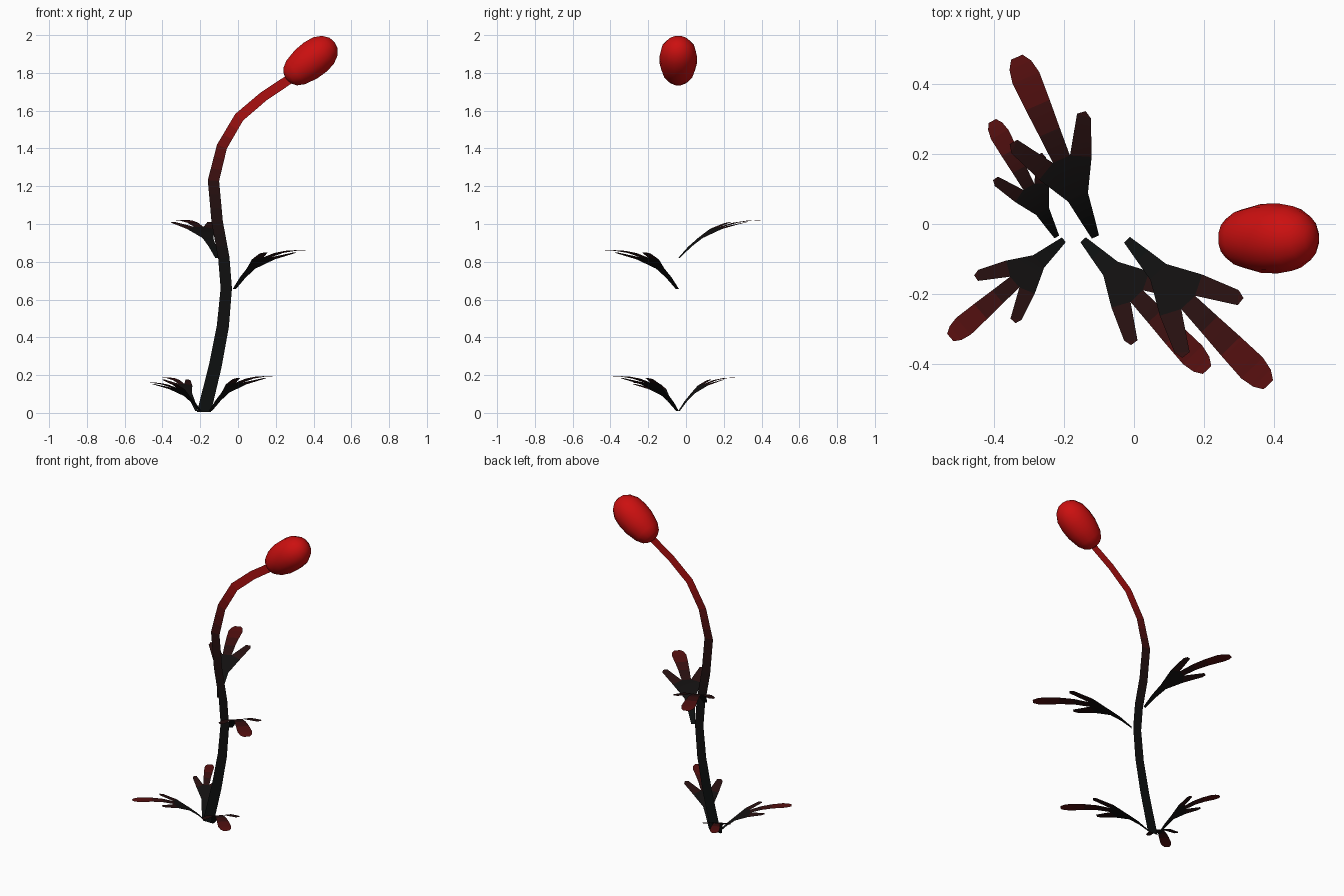
import bpy, bmesh, math
from mathutils import Vector, Matrix

if "Cube" in bpy.data.objects:
    bpy.data.objects.remove(bpy.data.objects["Cube"])

PLANE_Y = -0.045


def material(red):
    """Shades running from near black to bright red, shared between parts."""
    red = round(red, 3)
    name = f"red_{red}"
    mat = bpy.data.materials.get(name)
    if mat is None:
        mat = bpy.data.materials.new(name)
        mat.diffuse_color = (red, 0.005, 0.005, 1)
        mat.use_nodes = True
        mat.node_tree.nodes["Principled BSDF"].inputs["Base Color"].default_value = mat.diffuse_color
    return mat


def make_object(name, verts, faces, reds, smooth=True):
    mesh = bpy.data.meshes.new(name)
    mesh.from_pydata(verts, [], faces)
    obj = bpy.data.objects.new(name, mesh)
    bpy.context.collection.objects.link(obj)
    for poly, red in zip(mesh.polygons, reds):
        mat = material(red)
        if mat.name not in mesh.materials:
            mesh.materials.append(mat)
        poly.material_index = mesh.materials.find(mat.name)
        poly.use_smooth = smooth
    return obj


def ramp(t, stops):
    """Linear interpolation through (position, value) stops."""
    for (a, va), (b, vb) in zip(stops, stops[1:]):
        if t <= b:
            return va + (vb - va) * max(0, t - a) / (b - a)
    return stops[-1][1]


# Stem: flat ribbon in the x-z plane, as (x, z, half width)
PATH = [(-0.18, 0.005, 0.037), (-0.12, 0.25, 0.034), (-0.08, 0.46, 0.032),
        (-0.062, 0.66, 0.03), (-0.075, 0.82, 0.03), (-0.11, 1.01, 0.03),
        (-0.13, 1.23, 0.03), (-0.085, 1.41, 0.028), (0.006, 1.565, 0.027),
        (0.135, 1.675, 0.026), (0.30, 1.785, 0.025)]
STEM_RED = [(0, 0.004), (0.8, 0.005), (1.2, 0.02), (1.4, 0.11), (1.6, 0.4), (1.8, 0.42)]


def build_stem():
    pts = [Vector((x, z)) for x, z, _ in PATH]
    edges = []
    for i, p in enumerate(pts):
        t = (pts[min(i + 1, len(pts) - 1)] - pts[max(i - 1, 0)]).normalized()
        n = Vector((t.y, -t.x)) * PATH[i][2]
        if i == 0:
            n = Vector((PATH[0][2], 0))
        edges.append((p - n, p + n))
    rows = []
    for (l0, r0), (l1, r1) in zip(edges, edges[1:]):
        rows += [(l0.lerp(l1, k / 3), r0.lerp(r1, k / 3)) for k in range(3)]
    rows.append(edges[-1])
    verts = [(p.x, PLANE_Y, p.y) for row in rows for p in row]
    faces = [(2 * i, 2 * i + 1, 2 * i + 3, 2 * i + 2) for i in range(len(rows) - 1)]
    reds = [ramp((a[0].y + b[0].y) / 2, STEM_RED) for a, b in zip(rows, rows[1:])]
    make_object("stem", verts, faces, reds)


# Leaf: three-lobed curved sheet, as (distance along, half width)
MIDDLE = [(0, 0.02), (0.11, 0.038), (0.22, 0.055), (0.43, 0.047), (0.58, 0.056),
          (0.73, 0.066), (0.88, 0.074), (0.95, 0.06), (0.995, 0.032)]
LOBE = [(0.38, 0.145), (0.56, 0.22), (0.605, 0.21), (0.61, 0.165)]
LEAF_RED = [(0, 0.004), (0.35, 0.006), (0.6, 0.03), (0.8, 0.085), (1, 0.11)]


def build_leaf(name, root, tip):
    root, tip = Vector(root), Vector(tip)
    span = tip - root
    along = Vector((span.x, span.y, 0))
    side = Vector((-span.y, span.x, 0))

    def place(u, v):
        return root + along * u + side * v + Vector((0, 0, span.z * (1 - (1 - u) ** 3)))

    flat = [(u, s * w) for u, w in MIDDLE for s in (-1, 1)]
    faces = [(2 * i, 2 * i + 2, 2 * i + 3, 2 * i + 1) for i in range(len(MIDDLE) - 1)]
    for s in (-1, 1):
        k = len(flat)
        flat += [(u, s * w) for u, w in LOBE]
        low, notch = (4, 6) if s < 0 else (5, 7)
        lobe = [(low, k, notch), (k, k + 1, k + 3, notch), (k + 1, k + 2, k + 3)]
        faces += [f if s < 0 else f[::-1] for f in lobe]
    faces = [f[::-1] if s_up(flat, f) < 0 else f for f in faces]
    reds = [ramp(sum(flat[i][0] for i in f) / len(f), LEAF_RED) for f in faces]
    make_object(name, [place(u, v) for u, v in flat], faces, reds)


def s_up(flat, face):
    """Signed area of a flat face, used to keep every leaf face upward."""
    return sum(flat[a][0] * flat[b][1] - flat[b][0] * flat[a][1]
               for a, b in zip(face, face[1:] + face[:1]))


# Bud: turned barrel shape leaning along the end of the stem
PROFILE = [(-0.155, 0.035), (-0.138, 0.06), (-0.1, 0.082), (-0.03, 0.098),
           (0.03, 0.1), (0.085, 0.092), (0.128, 0.068), (0.153, 0.035)]


def build_bud():
    sides = 14
    turn = Matrix.Translation((0.385, -0.041, 1.865)) @ Matrix.Rotation(math.radians(-38), 4, 'Y')
    verts = [turn @ Vector((u, r * math.cos(a), r * math.sin(a)))
             for u, r in PROFILE for a in (2 * math.pi * k / sides for k in range(sides))]
    faces = [(i * sides + k, i * sides + (k + 1) % sides,
              (i + 1) * sides + (k + 1) % sides, (i + 1) * sides + k)
             for i in range(len(PROFILE) - 1) for k in range(sides)]
    n = len(verts)
    verts += [turn @ Vector((-0.163, 0, 0)), turn @ Vector((0.16, 0, 0))]
    top = (len(PROFILE) - 1) * sides
    for k in range(sides):
        faces += [(n, (k + 1) % sides, k), (n + 1, top + k, top + (k + 1) % sides)]
    obj = make_object("bud", verts, faces, [0.6] * len(faces))
    bm = bmesh.new()
    bm.from_mesh(obj.data)
    bmesh.ops.recalc_face_normals(bm, faces=bm.faces)
    bm.to_mesh(obj.data)
    bm.free()


build_stem()
build_bud()
build_leaf("base_leaf_front_left", (-0.20, -0.045, 0.01), (-0.525, -0.325, 0.162))
build_leaf("base_leaf_back_left", (-0.22, -0.037, 0.01), (-0.405, 0.295, 0.187))
build_leaf("base_leaf_front_right", (-0.145, -0.045, 0.01), (0.21, -0.418, 0.195))
build_leaf("lower_stem_leaf", (-0.02, -0.045, 0.655), (0.385, -0.46, 0.862))
build_leaf("upper_stem_leaf", (-0.11, -0.037, 0.82), (-0.335, 0.478, 1.022))
